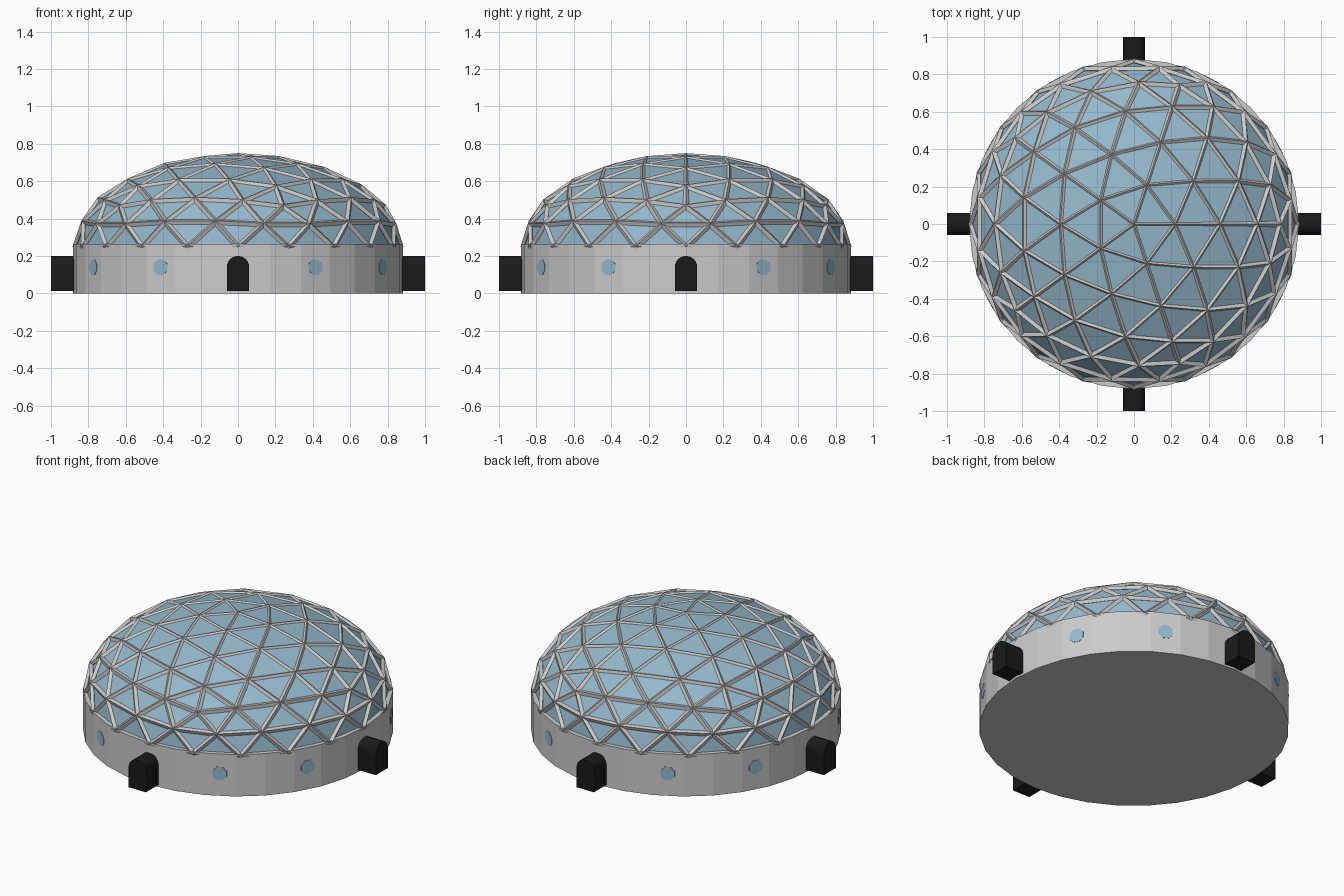
import bpy, bmesh
from math import pi, sin, cos, radians
from mathutils import Matrix

if "Cube" in bpy.data.objects:
    bpy.data.objects.remove(bpy.data.objects["Cube"])


def material(name, rgb):
    m = bpy.data.materials.new(name)
    m.diffuse_color = (*rgb, 1)
    m.use_nodes = True
    m.node_tree.nodes["Principled BSDF"].inputs["Base Color"].default_value = m.diffuse_color
    return m


GLASS = material("blue_glass", (0.30, 0.48, 0.60))
BLACK = material("black", (0.01, 0.01, 0.01))


def add_object(name, bm, mat=None):
    bmesh.ops.recalc_face_normals(bm, faces=bm.faces)
    me = bpy.data.meshes.new(name)
    bm.to_mesh(me)
    bm.free()
    ob = bpy.data.objects.new(name, me)
    bpy.context.collection.objects.link(ob)
    if mat:
        me.materials.append(mat)
    return ob


def half_icosphere(name, radius, height, base, mat=None):
    bm = bmesh.new()
    bmesh.ops.create_icosphere(bm, subdivisions=3, radius=1)
    low = [v for v in bm.verts if v.co.z < -0.01]
    bmesh.ops.delete(bm, geom=low, context='VERTS')
    for v in bm.verts:
        v.co = (v.co.x * radius, v.co.y * radius, base + v.co.z * height)
    return add_object(name, bm, mat)


# Drum wall
R, H = 0.882, 0.263
bm = bmesh.new()
bmesh.ops.create_cone(bm, cap_ends=True, segments=32, radius1=R, radius2=R, depth=H,
                      matrix=Matrix.Translation((0, 0, H / 2)))
add_object("drum_base", bm)

# Dome panes and the triangular lattice over them
half_icosphere("dome_glass", 0.865, 0.495, 0.247, GLASS)
lattice = half_icosphere("dome_lattice", 0.87, 0.488, 0.247)
wire = lattice.modifiers.new("struts", 'WIREFRAME')
wire.thickness = 0.03
wire.offset = 0
wire.use_boundary = True
wire.use_even_offset = True

# Arched doorways on four sides
for i, side in enumerate(("right", "back", "left", "front")):
    profile = [(-0.06, 0.013), (0.06, 0.013)]
    profile += [(0.06 * cos(a * pi / 12), 0.14 + 0.06 * sin(a * pi / 12)) for a in range(13)]
    bm = bmesh.new()
    face = bm.faces.new([bm.verts.new((0.8, y, z)) for y, z in profile])
    ext = bmesh.ops.extrude_face_region(bm, geom=[face], use_keep_orig=True)
    for v in ext["geom"]:
        if isinstance(v, bmesh.types.BMVert):
            v.co.x = 1.0
    bm.transform(Matrix.Rotation(i * pi / 2, 4, 'Z'))
    add_object(side + "_doorway", bm, BLACK)

# Round portholes, two between each pair of doorways
bm = bmesh.new()
for i in range(4):
    for a in (28.125, 61.875):
        place = (Matrix.Rotation(i * pi / 2 + radians(a), 4, 'Z')
                 @ Matrix.Translation((0.86, 0, 0.14)) @ Matrix.Rotation(pi / 2, 4, 'Y'))
        bmesh.ops.create_cone(bm, cap_ends=True, segments=8, radius1=0.045, radius2=0.045,
                              depth=0.04, matrix=place @ Matrix.Rotation(pi / 8, 4, 'Z'))
add_object("portholes", bm, GLASS)
